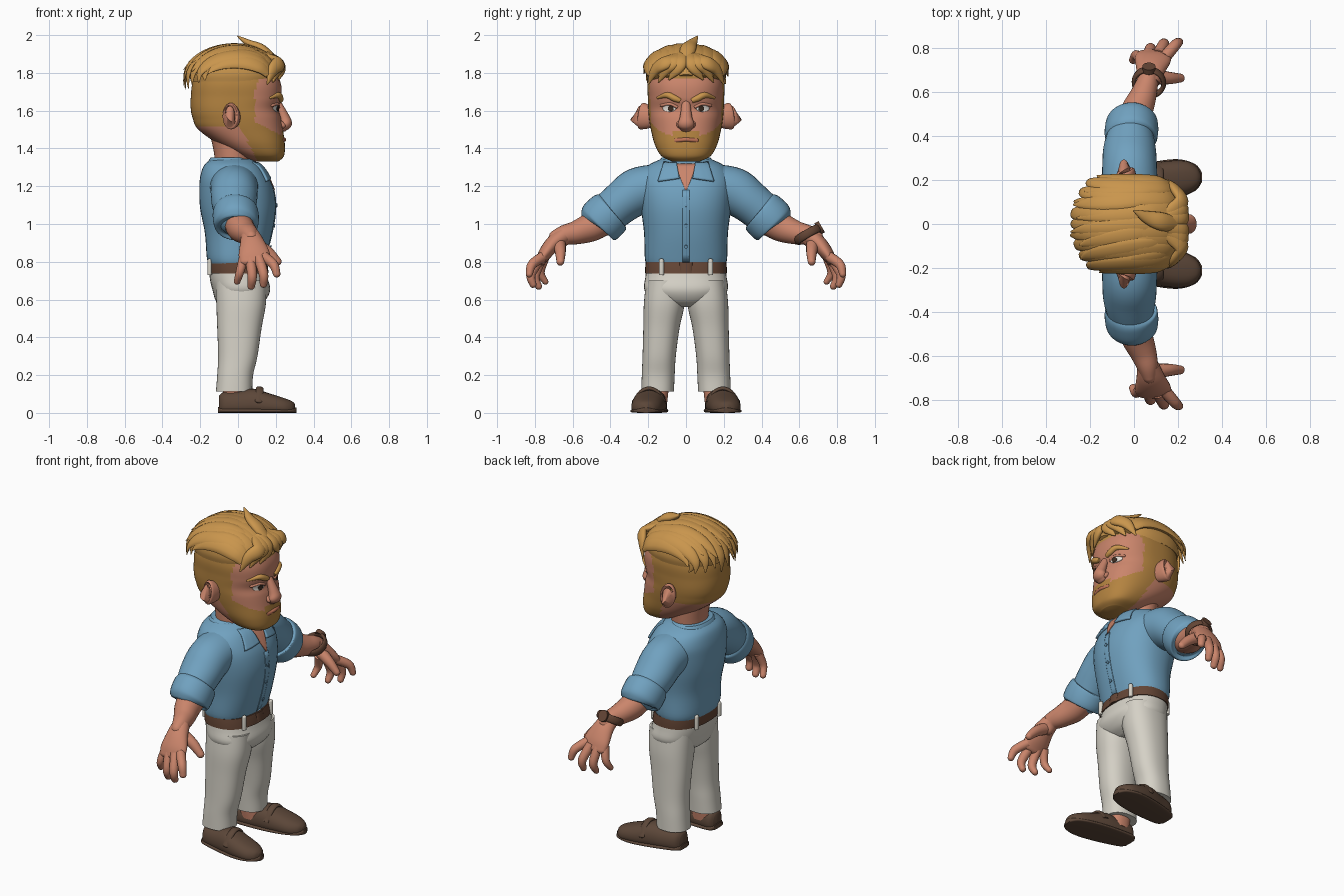
import bpy, bmesh
from math import sin, cos, pi, sqrt, radians
from mathutils import Vector
from mathutils.bvhtree import BVHTree

if "Cube" in bpy.data.objects:
    bpy.data.objects.remove(bpy.data.objects["Cube"])


def material(name, *rgb):
    m = bpy.data.materials.new(name)
    m.use_nodes = True
    col = [(c / 255) ** 2.2 for c in rgb] + [1]
    m.diffuse_color = col
    m.node_tree.nodes["Principled BSDF"].inputs["Base Color"].default_value = col
    return m


SKIN = material("skin", 201, 132, 107)
HAIR = material("golden hair", 200, 148, 78)
STUBBLE = material("short hair", 178, 130, 66)
SHIRT = material("blue shirt", 112, 160, 190)
PANTS = material("pale trousers", 212, 208, 197)
BELT = material("brown leather", 100, 71, 56)
SHOE = material("shoe leather", 92, 72, 59)
WHITE = material("eye white", 235, 230, 222)
IRIS = material("dark iris", 62, 48, 38)
LIP = material("lip", 190, 115, 88)


def spline(keys, steps):
    """Catmull-Rom interpolation through tuples of any length."""
    out = []
    for i in range(len(keys) - 1):
        a, b, c, d = (keys[max(0, min(len(keys) - 1, i + k))] for k in (-1, 0, 1, 2))
        for s in range(steps):
            t = s / steps
            out.append([q + .5 * t * (r - p + t * (2*p - 5*q + 4*r - w + t * (3*(q - r) + w - p)))
                        for p, q, r, w in zip(a, b, c, d)])
    return out + [list(keys[-1])]


def finish(bm, name, mats, rule=None):
    bmesh.ops.recalc_face_normals(bm, faces=bm.faces)
    for f in bm.faces:
        f.smooth = True
        if rule:
            f.material_index = rule(*f.calc_center_median())
    me = bpy.data.meshes.new(name)
    bm.to_mesh(me)
    bm.free()
    for m in mats:
        me.materials.append(m)
    me.set_sharp_from_angle(angle=radians(50))
    ob = bpy.data.objects.new(name, me)
    bpy.context.collection.objects.link(ob)
    return ob


def skin_rings(name, rings, mats, rule=None):
    bm = bmesh.new()
    vs = [[bm.verts.new(p) for p in r] for r in rings]
    n = len(vs[0])
    for a, b in zip(vs, vs[1:]):
        for i in range(n):
            bm.faces.new((a[i], a[(i + 1) % n], b[(i + 1) % n], b[i]))
    bm.faces.new(vs[0])
    bm.faces.new(vs[-1])
    return finish(bm, name, mats, rule)


def power(v, e):
    return abs(v) ** e * (1 if v > 0 else -1)


def loft(name, keys, mats, p=2.3, seg=40, steps=5, rule=None):
    """Keys: height, back x, front x, centre y, half width."""
    rings = []
    for z, xb, xf, cy, ry in spline(keys, steps):
        ang = [2 * pi * i / seg for i in range(seg)]
        rings.append([Vector(((xb + xf) / 2 + (xf - xb) / 2 * power(cos(a), 2 / p),
                              cy + ry * power(sin(a), 2 / p), z)) for a in ang])
    return skin_rings(name, rings, mats, rule)


def tube(name, keys, mat, up=None, centre=None, seg=16, steps=5, tip=True):
    """Keys: x, y, z, radius across, radius along the up direction."""
    pts = spline(keys, steps)
    pos = [Vector(k[:3]) for k in pts]
    rings = []

    def ring(p, t, ra, rb):
        u = p - centre if centre else Vector(up or (1, 0, 0))
        a = t.cross(u).normalized()
        b = a.cross(t)
        rings.append([p + a * ra * cos(2*pi*i/seg) + b * rb * sin(2*pi*i/seg) for i in range(seg)])
    for i, k in enumerate(pts):
        t = (pos[min(i + 1, len(pos) - 1)] - pos[max(i - 1, 0)]).normalized()
        ring(pos[i], t, k[3], k[4])
    for e in (.35, .65, .87, .98) if tip else ():
        ring(pos[-1] + t * pts[-1][4] * e, t, pts[-1][3] * sqrt(1 - e*e), pts[-1][4] * sqrt(1 - e*e))
    return skin_rings(name, rings, [mat])


def tree_of(ob):
    return BVHTree.FromPolygons([v.co for v in ob.data.vertices],
                                [p.vertices[:] for p in ob.data.polygons])


def front_x(tree, y, z):
    hit = tree.ray_cast(Vector((1, y, z)), Vector((-1, 0, 0)))[0]
    return hit.x if hit else 0


def patch(name, corners, tree, mat, offset=.004, thick=.004, disc=False, n=10):
    """Thin plate laid on the front of a body, from four (y, z) corners."""
    bm = bmesh.new()
    c = [Vector(q) for q in corners]
    grid = []
    for i in range(n + 1):
        for j in range(n + 1):
            u, v = 2 * i / n - 1, 2 * j / n - 1
            if disc:
                u, v = u * sqrt(1 - v*v/2), v * sqrt(1 - u*u/2)
            u, v = (u + 1) / 2, (v + 1) / 2
            q = c[0].lerp(c[1], u).lerp(c[3].lerp(c[2], u), v)
            grid.append(bm.verts.new((front_x(tree, *q) + offset, *q)))
    for i in range(n):
        for j in range(n):
            k = i * (n + 1) + j
            bm.faces.new((grid[k], grid[k + 1], grid[k + n + 2], grid[k + n + 1]))
    ob = finish(bm, name, [mat])
    ob.modifiers.new("thickness", "SOLIDIFY").thickness = thick
    return ob


def box(y, z, w, h):
    return [(y - w, z - h), (y + w, z - h), (y + w, z + h), (y - w, z + h)]


# Torso and neck
shirt = loft("shirt", [(.775, -.15, .13, 0, .205), (.82, -.165, .145, 0, .218), (.95, -.175, .18, 0, .222),
                       (1.08, -.2, .2, 0, .238), (1.18, -.205, .19, 0, .248), (1.25, -.2, .16, 0, .242),
                       (1.31, -.18, .12, 0, .2), (1.345, -.14, .07, 0, .13)], [SHIRT])
chest = tree_of(shirt)
loft("neck", [(1.25, -.13, .09, 0, .11), (1.36, -.125, .07, 0, .115), (1.48, -.15, .1, 0, .12)], [SKIN], p=2)
loft("collar_band", [(1.3, -.165, .08, 0, .145), (1.335, -.155, .06, 0, .14), (1.352, -.145, .045, 0, .128)], [SHIRT])
patch("open_neck", [(-.06, 1.32), (.06, 1.32), (.004, 1.18), (-.004, 1.18)], chest, SKIN, .005)
patch("button_placket", box(0, .99, .018, .19), chest, SHIRT, .003)
for z in (.88, .99, 1.1):
    patch("shirt_button", box(0, z, .009, .009), chest, SHIRT, .008, .006, True, 6)

# Trousers and belt
loft("trouser_seat", [(.8, -.15, .135, 0, .203), (.72, -.15, .155, 0, .215), (.65, -.135, .17, 0, .22),
                      (.59, -.115, .14, 0, .17), (.56, -.07, .09, 0, .09)], [PANTS])
loft("belt", [(.738, -.158, .158, 0, .217), (.77, -.159, .152, 0, .216), (.798, -.158, .145, 0, .213)], [BELT], steps=2)
for y, x in ((-.13, .134), (.13, .134), (-.11, -.15), (.11, -.15)):
    tube("belt_loop", [(x, y, .73, .014, .012), (x, y, .805, .014, .012)], PANTS, steps=1)
tube("belt_buckle", [(.15, 0, .74, .035, .012), (.143, 0, .796, .035, .012)], BELT, steps=1, tip=False)


def shoe_part(name, keys, mat):
    rings = []
    for x, cy, w, h in spline(keys, 5):
        ring = []
        for i in range(28):
            c, s = cos(2 * pi * i / 28), sin(2 * pi * i / 28)
            z = h * (.35 + .65 * s) if s > 0 else h * .35 * (1 - sqrt(-s))
            ring.append((x, cy + w * power(c, .75), z))
        rings.append(ring)
    return skin_rings(name, rings, [mat])


# Arms, hands, legs and shoes, built once per side
for side, s in (("left", 1), ("right", -1)):
    def limb(part, keys, mat, **kw):
        return tube(f"{side}_{part}", [(k[0], k[1] * s, *k[2:]) for k in keys], mat, **kw)

    limb("sleeve", [(-.02, .12, 1.21, .11, .13), (-.02, .25, 1.175, .125, .125),
                    (-.02, .34, 1.115, .113, .12), (-.015, .43, 1.04, .105, .1)], SHIRT, seg=32)
    limb("sleeve_cuff", [(-.015, .385, 1.075, .1, .1), (-.015, .397, 1.065, .12, .118), (-.012, .42, 1.043, .126, .122),
                         (-.01, .45, 1.013, .126, .12), (-.01, .468, .995, .116, .113), (-.01, .472, .99, .09, .09)],
         SHIRT, seg=32, tip=False)
    limb("forearm", [(0, .40, 1.04, .08, .08), (.01, .5, .985, .077, .075), (.04, .58, .955, .063, .062),
                     (.06, .64, .942, .053, .05), (.07, .68, .915, .055, .04)], SKIN, seg=24)
    limb("palm", [(.065, .645, .94, .05, .045), (.075, .70, .9, .065, .042),
                  (.085, .745, .845, .082, .036), (.09, .77, .805, .08, .026)], SKIN, up=(0, .75 * s, .65), seg=24)
    fingers = {"thumb": [(.1, .67, .89, .034, .034), (.16, .665, .85, .03, .028), (.21, .665, .8, .022, .02)],
               "index_finger": [(.14, .76, .825, .028, .028), (.188, .815, .785, .025, .025), (.205, .83, .735, .02, .018)],
               "middle_finger": [(.11, .77, .82, .028, .028), (.135, .82, .735, .025, .025), (.135, .81, .68, .02, .018)],
               "ring_finger": [(.065, .765, .815, .027, .027), (.075, .8, .725, .025, .025), (.07, .78, .67, .02, .018)],
               "little_finger": [(.03, .75, .82, .026, .026), (.01, .77, .745, .022, .022), (-.005, .745, .695, .018, .016)]}
    for part, keys in fingers.items():
        limb(part, keys, SKIN, up=(.3, .7 * s, .2))

    loft(f"{side}_trouser_leg", [(.7, -.12, .15, .11 * s, .1), (.58, -.115, .148, .115 * s, .108), (.45, -.11, .125, .13 * s, .096),
                                 (.3, -.105, .103, .142 * s, .088), (.2, -.11, .08, .147 * s, .087),
                                 (.112, -.117, .075, .15 * s, .086)], [PANTS])
    loft(f"{side}_ankle", [(.05, -.08, .06, .16 * s, .06), (.14, -.08, .05, .15 * s, .06)], [SKIN], steps=1)
    shoe_part(f"{side}_shoe", [(-.1, .165 * s, .04, .09), (-.075, .167 * s, .065, .11), (0, .178 * s, .076, .115),
                               (.08, .19 * s, .085, .128), (.16, .202 * s, .086, .105), (.24, .21 * s, .076, .08),
                               (.285, .212 * s, .05, .062), (.303, .212 * s, .02, .045)], SHOE)
    shoe_part(f"{side}_shoe_sole", [(-.105, .165 * s, .045, .03), (-.07, .167 * s, .072, .032), (.08, .19 * s, .091, .03),
                                    (.2, .207 * s, .088, .028), (.28, .212 * s, .06, .028), (.31, .212 * s, .02, .028)], SHOE)
    limb("shoe_strap", [(.11, .112, .06, .02, .008), (.115, .15, .112, .02, .009), (.115, .195, .13, .02, .01),
                        (.115, .24, .112, .02, .009), (.11, .278, .06, .02, .008)], SHOE, centre=Vector((.1, .195 * s, 0)))
    patch(f"{side}_collar_flap", [(.05 * s, 1.328), (.118 * s, 1.33), (.15 * s, 1.228), (.035 * s, 1.245)],
          chest, SHIRT, .014, .014)

# Wristwatch
axis = Vector((.1, .5, -.85)).normalized()
wrist = Vector((.068, .645, .943))
bpy.ops.mesh.primitive_torus_add(major_radius=.068, minor_radius=.011, major_segments=32, minor_segments=10)
band = bpy.context.object
band.name = "watch_band"
band.location, band.scale = wrist, (1, 1, 2.1)
band.rotation_euler = axis.to_track_quat("Z", "Y").to_euler()
band.data.materials.append(BELT)
bpy.ops.object.shade_smooth()
out = (Vector((0, .85, .5)) - axis * axis.dot(Vector((0, .85, .5)))).normalized()
tube("watch_case", [(*(wrist + out * d), .034, .03) for d in (.06, .085)], BELT, seg=20, steps=1, tip=False)


# Head: skin, short sides and beard split by position
def head_colour(x, y, z):
    jaw = z < 1.56 - .5 * (x - .05) and x > .02 + .5 * (1.5 - z)
    moustache = x > .1 and abs(y) < .075 and z < 1.492
    sides = z > 1.79 or (x < .09 + .25 * max(0, z - 1.7) and z > 1.515 - .15 * max(0, x))
    return 1 if jaw or moustache or sides else 0


head = loft("head", [(1.332, .08, .215, 0, .075), (1.36, .01, .243, 0, .13), (1.42, -.1, .248, 0, .165), (1.5, -.21, .238, 0, .186),
                     (1.56, -.24, .228, 0, .196), (1.61, -.25, .215, 0, .2), (1.67, -.25, .23, 0, .202), (1.75, -.24, .225, 0, .203),
                     (1.84, -.2, .18, 0, .175), (1.89, -.1, .1, 0, .09)], [SKIN, STUBBLE], p=2.4, seg=96, steps=9, rule=head_colour)
face = tree_of(head)
tube("nose", [(.2, 0, 1.655, .022, .02), (.225, 0, 1.61, .026, .022), (.245, 0, 1.56, .034, .03),
              (.252, 0, 1.53, .044, .033), (.24, 0, 1.508, .034, .02)], SKIN, seg=24)
tube("lower_lip", [(front_x(face, y, 1.447) - .002, y, 1.447 - abs(y) * .08, .011, .012 - abs(y) * .1)
                   for y in (-.06, -.03, 0, .03, .06)], LIP)
for side, s in (("left", 1), ("right", -1)):
    patch(f"{side}_eye", box(.088 * s, 1.612, .034, .018), face, WHITE, .003, .003, True)
    patch(f"{side}_iris", box(.08 * s, 1.612, .015, .016), face, IRIS, .006, .003, True)
    tube(f"{side}_eyelid", [(front_x(face, y * s, z), y * s, z, .008, .01)
                            for y, z in ((.045, 1.617), (.085, 1.635), (.128, 1.628))], SKIN)
    tube(f"{side}_eyebrow", [(front_x(face, y * s, z), y * s, z, r, r)
                             for y, z, r in ((.03, 1.652, .012), (.06, 1.665, .017), (.1, 1.682, .016), (.15, 1.668, .006))], HAIR)
    tube(f"{side}_nostril", [(.215, .033 * s, 1.535, .02, .018), (.238, .032 * s, 1.522, .018, .016)], SKIN)
    tube(f"{side}_ear", [(-.02, .18 * s, 1.565, .055, .035), (-.03, .21 * s, 1.568, .066, .042),
                         (-.04, .237 * s, 1.572, .07, .044), (-.042, .243 * s, 1.573, .052, .03),
                         (-.036, .231 * s, 1.573, .036, .018)], SKIN, seg=24, tip=False)

# Swept hair: a cap covered with tapered locks
loft("hair_cap", [(1.755, -.25, .215, 0, .203), (1.8, -.255, .222, 0, .21), (1.86, -.235, .2, 0, .195),
                  (1.91, -.17, .14, 0, .14), (1.93, -.08, .06, 0, .06)], [HAIR])
CORE = Vector((-.03, 0, 1.7))


def lock(y0, y1, t0, t1, width, lift=0.0):
    keys = []
    for i in range(7):
        f = i / 6
        t, v = t0 + (t1 - t0) * f, y0 + (y1 - y0) * f
        r = sqrt(1 - min(.98, v * v))
        flare = 1 + lift + .07 * f ** 4
        w = width * max(.06, min(1, .55 + 2 * f) * (1 - f ** 3))
        keys.append((-.025 + .25 * cos(t) * (.45 + .55 * r) * flare, .2 * v * flare,
                     1.765 + .165 * sin(t) * (.3 + .7 * r) * flare, w, w * .42))
    tube("hair_lock", keys, HAIR, centre=CORE, seg=12, steps=4)


for i in range(9):
    v = -1 + i / 4
    lock(v * .75, v * .98, .12 + .1 * (i % 2), 3.2 + .12 * (i % 3), .062, .01 * (i % 2))
for i in range(7):
    v = -.85 + i * .28
    lock(v * .9 + .1, v - .15, .55 + .25 * (i % 3), 2.6 + .25 * (i % 2), .055, .035)
for v, drop in ((-1, 2.7), (1, 2.9), (-.92, 3.3), (.92, 3.35)):
    lock(v * .85, v, .25, drop, .055, .04)

# Fringe locks falling to each side of the parting, and the raised tuft
for s in (1, -1):
    for k in range(3):
        y, z = .05 + .055 * k, 1.795 - .012 * k
        tube("fringe_lock", [(.15 - .02 * k, .02 * s, 1.9, .03, .016), (.215, y * s * .6, 1.86, .04, .022),
                             (.228 - .02 * k, y * s, 1.82, .034, .02), (.215 - .03 * k, (y + .04) * s, z - .03, .005, .004)],
             HAIR, centre=CORE)
tube("raised_tuft", [(.2, .0, 1.86, .03, .02), (.13, .01, 1.925, .042, .024), (.06, .03, 1.955, .03, .02),
                     (.0, .06, 1.993, .005, .004)], HAIR, centre=CORE)
